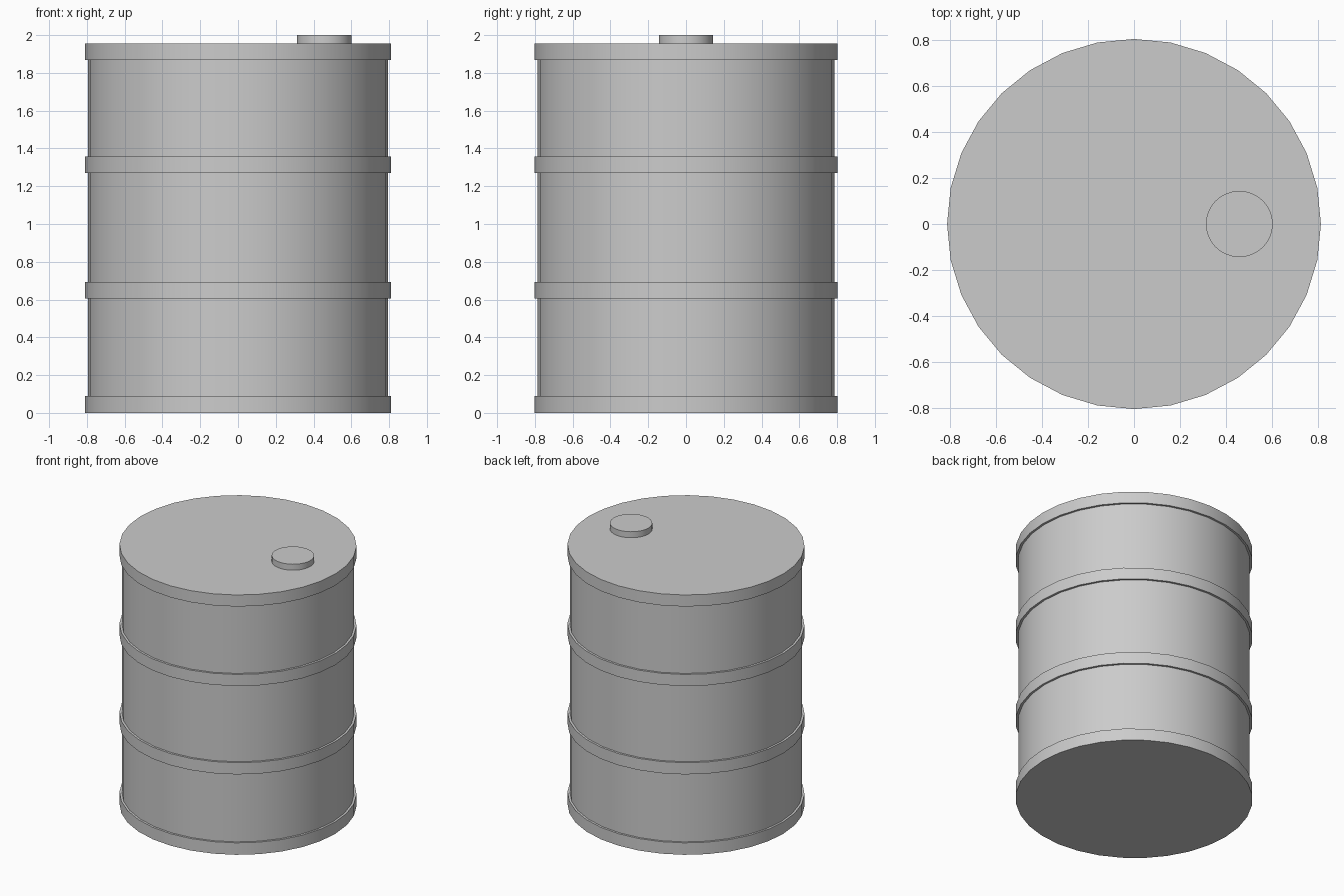
import bpy, bmesh, math

if "Cube" in bpy.data.objects:
    bpy.data.objects.remove(bpy.data.objects["Cube"])

SIDES = 32
Y_SCALE = 0.99          # the drum is very slightly narrower in depth
R_BODY, R_BAND = 0.795, 0.811


def lathe(name, profile, centre_x=0.0):
    """Revolve (radius, z) points around z and close both ends."""
    bm = bmesh.new()
    rings = []
    for r, z in profile:
        angles = [2 * math.pi * i / SIDES for i in range(SIDES)]
        rings.append([bm.verts.new((centre_x + r * math.cos(a), r * math.sin(a) * Y_SCALE, z))
                      for a in angles])
    for low, high in zip(rings, rings[1:]):
        for i in range(SIDES):
            j = (i + 1) % SIDES
            bm.faces.new((low[i], low[j], high[j], high[i]))
    bm.faces.new(rings[0][::-1])
    bm.faces.new(rings[-1])
    mesh = bpy.data.meshes.new(name)
    bm.to_mesh(mesh)
    bm.free()
    obj = bpy.data.objects.new(name, mesh)
    bpy.context.collection.objects.link(obj)
    bpy.ops.object.select_all(action='DESELECT')
    obj.select_set(True)
    bpy.context.view_layer.objects.active = obj
    bpy.ops.object.shade_smooth_by_angle(angle=math.radians(30))
    return obj


# Drum shell: four raised bands with straight wall between them
bands = [(0.0, 0.09), (0.605, 0.693), (1.27, 1.357), (1.868, 1.955)]
profile = []
for i, (bottom, top) in enumerate(bands):
    if i > 0:
        profile.append((R_BODY, bottom))
    profile += [(R_BAND, bottom), (R_BAND, top)]
    if i < len(bands) - 1:
        profile.append((R_BODY, top))
lathe("drum_shell", profile)

# Filler cap on the lid
lathe("filler_cap", [(0.145, 1.95), (0.145, 2.0)], centre_x=0.457)
